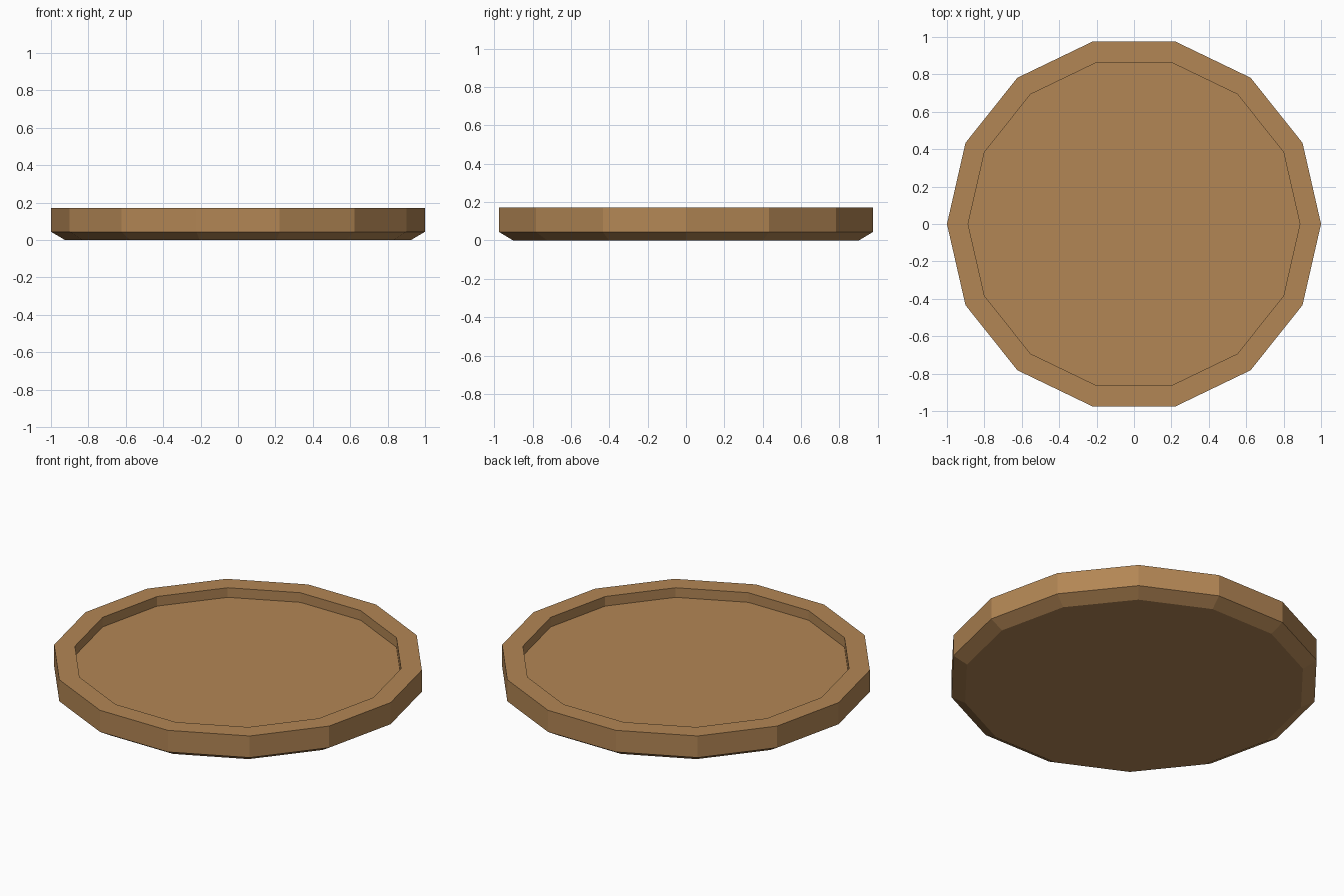
import bpy, bmesh
from math import cos, sin, pi

if "Cube" in bpy.data.objects:
    bpy.data.objects.remove(bpy.data.objects["Cube"])

SIDES = 14

# Half profile of the tray (radius, height): base, chamfer, outer wall, rim, recess
profile = [(0.925, 0.0), (1.0, 0.044), (1.0, 0.172), (0.887, 0.172), (0.887, 0.115)]

bm = bmesh.new()
rings = [[bm.verts.new((r * cos(2 * pi * i / SIDES), r * sin(2 * pi * i / SIDES), z))
          for i in range(SIDES)] for r, z in profile]

# Side bands
for low, high in zip(rings, rings[1:]):
    for i in range(SIDES):
        j = (i + 1) % SIDES
        bm.faces.new((low[i], low[j], high[j], high[i]))

# Underside and recessed floor
bm.faces.new(rings[0][::-1])
bm.faces.new(rings[-1])

mesh = bpy.data.meshes.new("round_tray")
bm.to_mesh(mesh)
bm.free()

wood = bpy.data.materials.new("wood")
wood.diffuse_color = (0.45, 0.24, 0.09, 1)
wood.use_nodes = True
wood.node_tree.nodes["Principled BSDF"].inputs["Base Color"].default_value = wood.diffuse_color
mesh.materials.append(wood)

tray = bpy.data.objects.new("round_tray", mesh)
bpy.context.collection.objects.link(tray)
